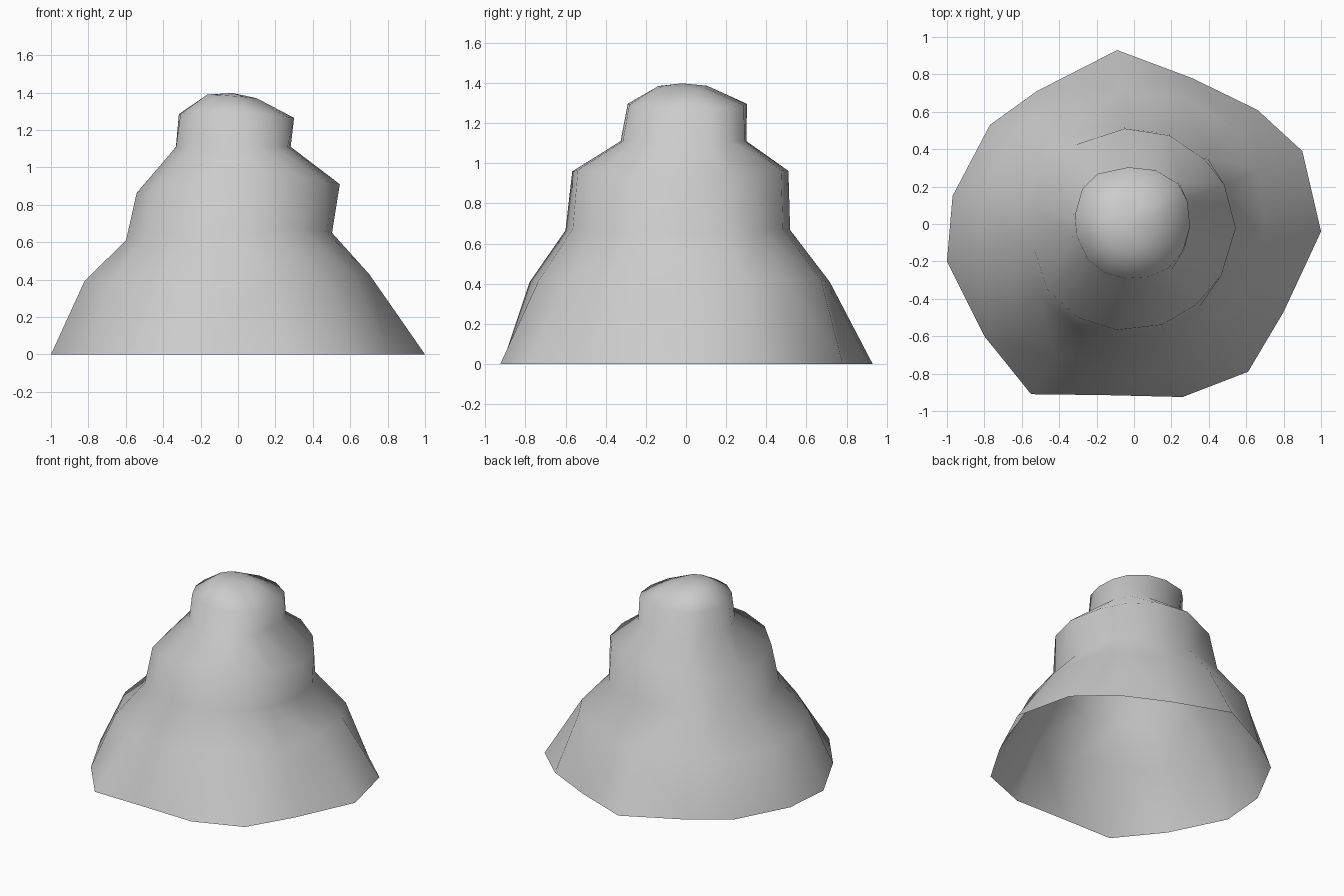
import bpy
import bmesh
from math import atan2, cos, sin, pi, tau
from mathutils import Vector

default_cube = bpy.data.objects.get("Cube")
if default_cube:
    bpy.data.objects.remove(default_cube, do_unlink=True)

# Stone colour
stone = bpy.data.materials.new("pale grey stone")
stone.use_nodes = True
colour = (0.6, 0.6, 0.6, 1)
stone.diffuse_color = colour
stone.node_tree.nodes["Principled BSDF"].inputs["Base Color"].default_value = colour

# Irregular footprint, anticlockwise from the left side
FOOTPRINT = [
    (1, -.04), (.9, .39), (.66, .61), (.31, .78), (-.09, .93),
    (-.52, .71), (-.77, .53), (-.97, .15), (-1, -.2), (-.8, -.6),
    (-.55, -.91), (-.15, -.915), (.26, -.925), (.61, -.79), (.8, -.47),
]

# Each ledge: height, sideways tilt, saddle, then radii in eight directions
LEDGES = {
    "lower shoulder": (.41, .02, 0, [.7, .74, .71, .79, .84, .83, .78, .73]),
    "waist": (.65, .02, -.02, [.5, .53, .51, .6, .6, .64, .6, .56]),
    "shelf": (.925, .025, -.04, [.545, .51, .51, .53, .54, .59, .57, .54]),
    "neck": (1.11, 0, 0, [.28, .33, .3, .32, .34, .33, .33, .32]),
    "head": (1.285, -.01, -.01, [.3, .32, .3, .34, .315, .31, .29, .3]),
    "crown": (1.38, -.01, 0, [.1, .11, .09, .14, .17, .16, .14, .09]),
}


def radius_at(radii, angle):
    """Blend between the two nearest direction radii."""
    place = (angle % tau) / tau * len(radii)
    index = int(place)
    blend = place - index
    first = radii[index % len(radii)]
    second = radii[(index + 1) % len(radii)]
    return first + (second - first) * blend


def ledge_point(ledge, angle):
    height, tilt, saddle, radii = ledge
    radius = radius_at(radii, angle)
    z = height + tilt * cos(angle) + saddle * cos(2 * angle)
    return Vector((radius * cos(angle), radius * sin(angle), z))


# Rock wall: rings joined from the open foot up to the crown
bm = bmesh.new()
angles = [atan2(y, x) for x, y in FOOTPRINT]
rings = [[bm.verts.new((x, y, 0)) for x, y in FOOTPRINT]]
for ledge in LEDGES.values():
    rings.append([bm.verts.new(ledge_point(ledge, angle)) for angle in angles])

count = len(FOOTPRINT)
for lower, upper in zip(rings, rings[1:]):
    for i in range(count):
        j = (i + 1) % count
        bm.faces.new((lower[i], lower[j], upper[j], upper[i]))

# Rounded peak
peak = bm.verts.new((-.03, -.02, 1.398))
for i in range(count):
    bm.faces.new((rings[-1][i], rings[-1][(i + 1) % count], peak))

bmesh.ops.triangulate(bm, faces=bm.faces[:])
for face in bm.faces:
    face.smooth = True

mesh = bpy.data.meshes.new("rock")
bm.to_mesh(mesh)
bm.free()
mesh.materials.append(stone)
rock = bpy.data.objects.new("rock", mesh)
bpy.context.collection.objects.link(rock)
